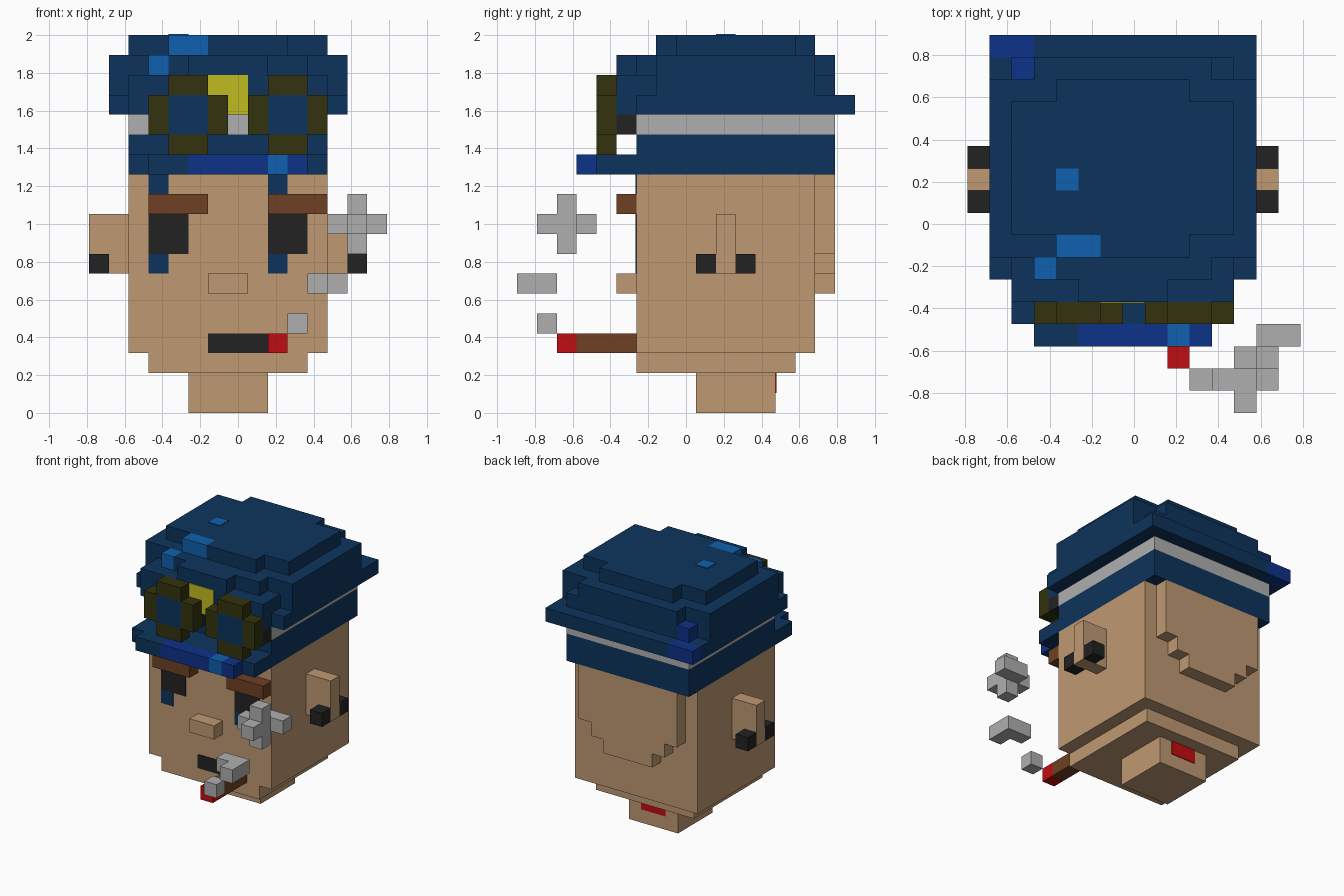
import bpy
import bmesh
from mathutils import Matrix, Vector

cube = bpy.data.objects.get("Cube")
if cube:
    bpy.data.objects.remove(cube, do_unlink=True)

UNIT = 2 / 19                      # one block
CENTRE = Vector((7.5, 8.5, 0))     # block grid centre
THIN = 0.05                        # thickness of painted plates, in blocks


def material(name, *rgb):
    mat = bpy.data.materials.new(name)
    mat.use_nodes = True
    mat.diffuse_color = (*rgb, 1)
    bsdf = next(n for n in mat.node_tree.nodes if n.type == "BSDF_PRINCIPLED")
    bsdf.inputs["Base Color"].default_value = (*rgb, 1)
    return mat


skin = material("skin", .52, .32, .17)
navy = material("navy", .004, .034, .107)
royal = material("royal_blue", .004, .032, .25)
light = material("light_blue", .005, .117, .43)
black = material("charcoal", .016, .016, .016)
grey = material("pale_grey", .43, .43, .43)
red = material("red", .53, .004, .005)
brown = material("brown", .156, .051, .016)
olive = material("olive", .033, .032, .004)
yellow = material("yellow", .53, .5, .014)


def part(name, mat, *blocks, shift=0, mirror=False):
    """One object made of boxes given as (x range, y range, z range) in blocks."""
    bm = bmesh.new()
    for xs, ys, zs in blocks:
        low = Vector((xs[0] + shift, ys[0], zs[0]))
        high = Vector((xs[1] + shift, ys[1], zs[1]))
        if mirror:
            low.x, high.x = 14 - high.x, 14 - low.x
        middle = ((low + high) / 2 - CENTRE) * UNIT
        size = (high - low) * UNIT
        bmesh.ops.create_cube(bm, size=1, matrix=Matrix.Translation(middle) @ Matrix.Diagonal((*size, 1)))
    mesh = bpy.data.meshes.new(name)
    bm.to_mesh(mesh)
    bm.free()
    mesh.materials.append(mat)
    obj = bpy.data.objects.new(name, mesh)
    bpy.context.collection.objects.link(obj)
    return obj


def cell(x, y, z):
    return (x, x + 1), (y, y + 1), (z, z + 1)


# Head, chin and neck
part("head", skin, ((2, 12), (6, 15), (3, 12)))
part("chin", skin, ((3, 11), (6, 14), (2, 3)))
part("neck", skin, ((5, 9), (9, 13), (0, 2)))
part("neck_mark", red, ((6, 8), (13, 13 + THIN), (1, 2)))

# Stepped swelling on the back of the head
part("back_of_head", skin, *[((3 + s, 11 - s), (15, 16), (8 - s, 12 if s == 0 else 9 - s)) for s in range(3)])

# Ears with dark studs either side
for side, flip in (("right", False), ("left", True)):
    part(side + "_ear", skin, ((0, 2), (10, 11), (7, 10)), mirror=flip)
    part(side + "_ear_studs", black, cell(0, 9, 7), cell(0, 11, 7), mirror=flip)

# Eyes with painted streaks, and brows
face = (6 - THIN, 6)
for side, offset in (("right", 0), ("left", 6)):
    part(side + "_eye", black, ((3, 5), face, (8, 10)), shift=offset)
    part(side + "_eye_streaks", navy, ((3, 4), face, (7, 8)), ((3, 4), face, (11, 12)), shift=offset)
    part(side + "_brow", brown, ((3, 6), (5, 6), (10, 11)), shift=offset)

part("nose", skin, ((6, 8), (5, 6), (6, 7)))
part("mouth", black, ((6, 9), face, (3, 4)))
part("cigar", brown, ((9, 10), (3, 6), (3, 4)))
part("cigar_tip", red, cell(9, 2, 3))

# Smoke puffs
part("small_puff", grey, cell(10, 1, 4))
part("middle_puff", grey, ((11, 13), (1, 2), (6, 7)), cell(12, 0, 6))
part("large_puff", grey, ((13, 14), (2, 3), (8, 11)), ((12, 14), (2, 3), (9, 10)),
     cell(13, 1, 9), ((13, 15), (3, 4), (9, 10)))

# Cap band
part("cap_band", navy, ((2, 12), (6, 16), (12, 14)))
part("cap_stripe", grey, ((2, 12), (6, 16), (14, 15)))

# Visor with a coloured front edge
part("visor", navy, ((2, 12), (4, 6), (12, 13)), ((3, 5), (3, 4), (12, 13)))
part("visor_edge", royal, ((5, 9), (3, 4), (12, 13)), cell(10, 3, 12))
part("visor_glint", light, cell(9, 3, 12))

# Cap crown, layer by layer
part("crown_brim", navy, ((1, 13), (6, 16), (15, 16)), ((2, 12), (5, 6), (15, 16)),
     ((3, 13), (16, 17), (15, 16)))
part("crown_lower", navy, ((1, 13), (7, 15), (16, 17)), ((2, 12), (5, 7), (16, 17)),
     ((3, 12), (15, 16), (16, 17)))
part("crown_upper", navy, ((1, 13), (7, 15), (17, 18)), ((4, 11), (6, 7), (17, 18)),
     ((5, 9), (5, 6), (17, 18)), ((3, 11), (15, 16), (17, 18)))
part("crown_top", navy, ((2, 12), (8, 14), (18, 19)), ((6, 10), (7, 8), (18, 19)),
     ((4, 10), (14, 15), (18, 19)))
part("crown_back_patch", royal, ((1, 3), (16, 17), (15, 16)), cell(2, 15, 16))
part("crown_glints", light, ((4, 6), (7, 8), (18, 19)), cell(3, 6, 17),
     ((4, 5), (10, 11), (19, 19 + THIN)))
part("cap_badge", yellow, ((6, 8), (5 - THIN, 5), (15, 17)))

# Goggles in front of the cap
for side, offset in (("right", 0), ("left", 5)):
    rim = [((4, 6), (4, 5), (z, z + 1)) for z in (13, 16)]
    rim += [((x, x + 1), (4, 5), (14, 16)) for x in (3, 6)]
    part(side + "_goggle_rim", olive, *rim, shift=offset)
    part(side + "_goggle_lens", navy, ((4, 6), (4, 5), (14, 16)), shift=offset)
    part(side + "_goggle_mount", black, ((3, 7), (5, 6), (14, 15)), shift=offset)
